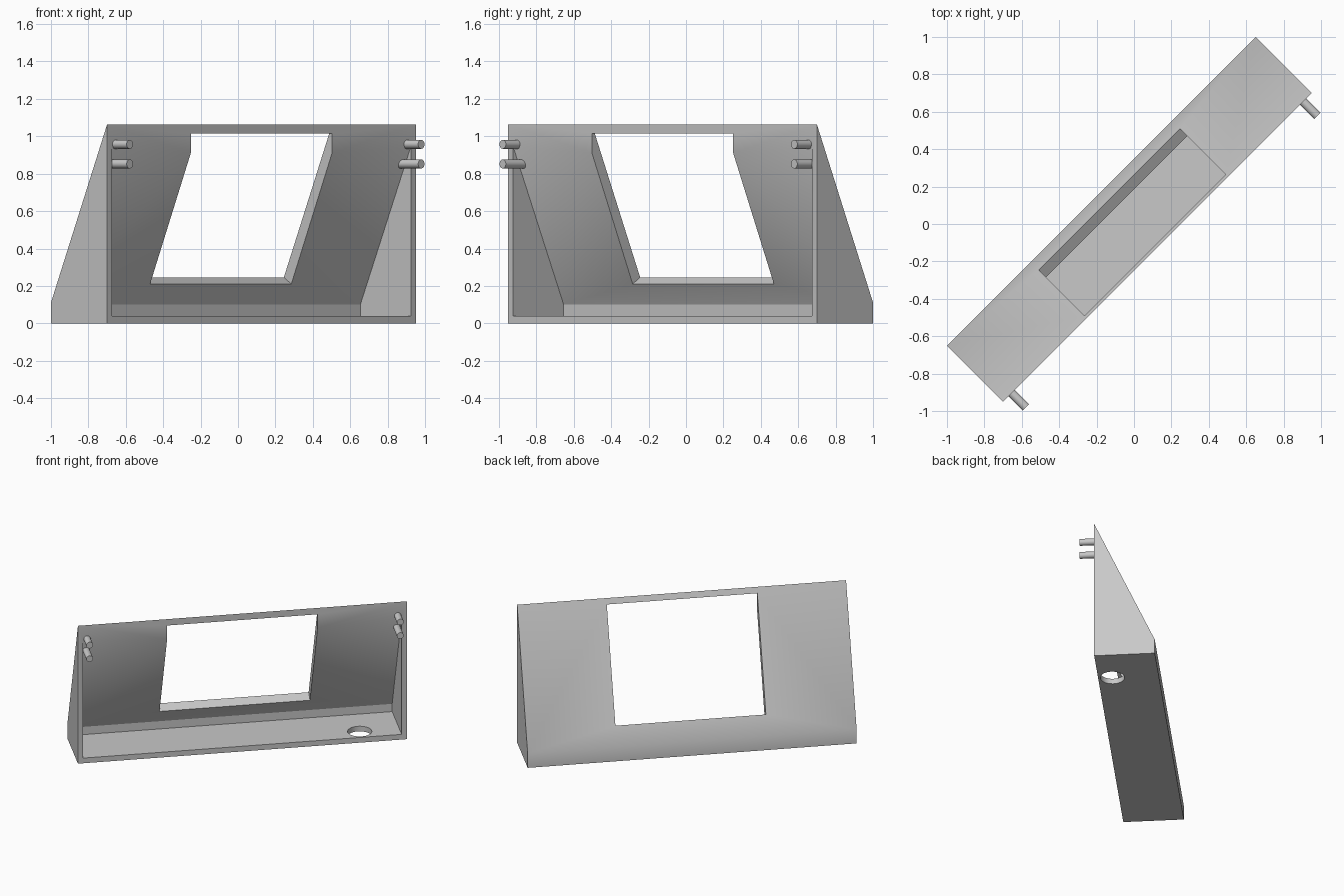
import bpy, bmesh, math
from mathutils import Vector

if "Cube" in bpy.data.objects:
    bpy.data.objects.remove(bpy.data.objects["Cube"])

R2 = math.sqrt(2)


def place(u, v, z):
    """u runs along the housing, v points out of its open front (turned 45 degrees)."""
    return Vector(((u + v) / R2, (u - v) / R2, z))


grey = bpy.data.materials.new("light_grey")
grey.diffuse_color = (0.58, 0.58, 0.58, 1)
grey.use_nodes = True
grey.node_tree.nodes["Principled BSDF"].inputs["Base Color"].default_value = grey.diffuse_color


def add_object(name, bm):
    bmesh.ops.recalc_face_normals(bm, faces=bm.faces)
    mesh = bpy.data.meshes.new(name)
    bm.to_mesh(mesh)
    bm.free()
    mesh.materials.append(grey)
    ob = bpy.data.objects.new(name, mesh)
    bpy.context.collection.objects.link(ob)
    return ob


def activate(ob):
    bpy.ops.object.select_all(action='DESELECT')
    ob.select_set(True)
    bpy.context.view_layer.objects.active = ob


def cylinder(name, centre, axis, radius, length, sides):
    bm = bmesh.new()
    bmesh.ops.create_cone(bm, cap_ends=True, segments=sides, radius1=radius,
                          radius2=radius, depth=length)
    ob = add_object(name, bm)
    ob.rotation_mode = 'QUATERNION'
    ob.rotation_quaternion = axis.to_track_quat('Z', 'Y')
    ob.location = centre
    return ob


# Housing: key points as (half length u, depth v, height z), mirrored along u
END, CAV, WIN = 1.167, 1.13, 0.534
FRONT = 0.177
points = {
    # outer wedge
    'A': (END, FRONT, 0), 'B': (END, -0.2475, 0),
    'C': (END, -0.2475, 0.11), 'D': (END, FRONT, 1.063),
    # cavity
    'E': (CAV, FRONT, 0.04), 'F': (CAV, -0.205, 0.04),
    'G': (CAV, -0.205, 0.10), 'H': (CAV, FRONT, 0.945),
    # window, outside and inside edges
    'P': (WIN, -0.187, 0.246), 'Q': (WIN, 0.159, 1.022),
    'R': (WIN, -0.131, 0.21), 'S': (WIN, FRONT, 0.91), 'T': (WIN, FRONT, 1.014),
}
bm = bmesh.new()
side = {s: {k: bm.verts.new(place(s * u, v, z)) for k, (u, v, z) in points.items()}
        for s in (-1, 1)}
# faces repeated at both ends: end walls, slope, window jambs, lining, front rim
for s in (-1, 1):
    for loop in ("ABCD", "CDQP", "PQTSR", "GHSR", "EFGH", "ADHE", "DHST"):
        bm.faces.new([side[s][k] for k in loop])
# faces spanning both ends
for a, b in ("AB", "BC", "CP", "DQ", "PR", "QT", "GR", "FG", "EF", "AE", "DT"):
    bm.faces.new([side[-1][a], side[1][a], side[1][b], side[-1][b]])
housing = add_object("housing", bm)

# Cable hole through the floor
cutter = cylinder("cable_hole_cutter", place(0.85, 0.077, 0.02),
                  Vector((0, 0, 1)), 0.085, 0.1, 32)
cutter.hide_render = True
mod = housing.modifiers.new("cable_hole", 'BOOLEAN')
mod.operation = 'DIFFERENCE'
mod.solver = 'EXACT'
mod.object = cutter
activate(housing)
bpy.ops.object.modifier_apply(modifier=mod.name)
bpy.data.objects.remove(cutter)
bpy.ops.object.shade_smooth_by_angle(angle=math.radians(30))

# Mounting pegs: a pair at each end of the open front
outward = place(0, 1, 0)
TIP = 0.284
for s, end in ((-1, "left"), (1, "right")):
    for z, root, level in ((0.957, 0.15, "upper"), (0.852, 0.11, "lower")):
        peg = cylinder(f"{level}_{end}_peg", place(s * 1.102, (root + TIP) / 2, z),
                       outward, 0.024, TIP - root, 24)
        activate(peg)
        bpy.ops.object.shade_smooth_by_angle(angle=math.radians(30))
